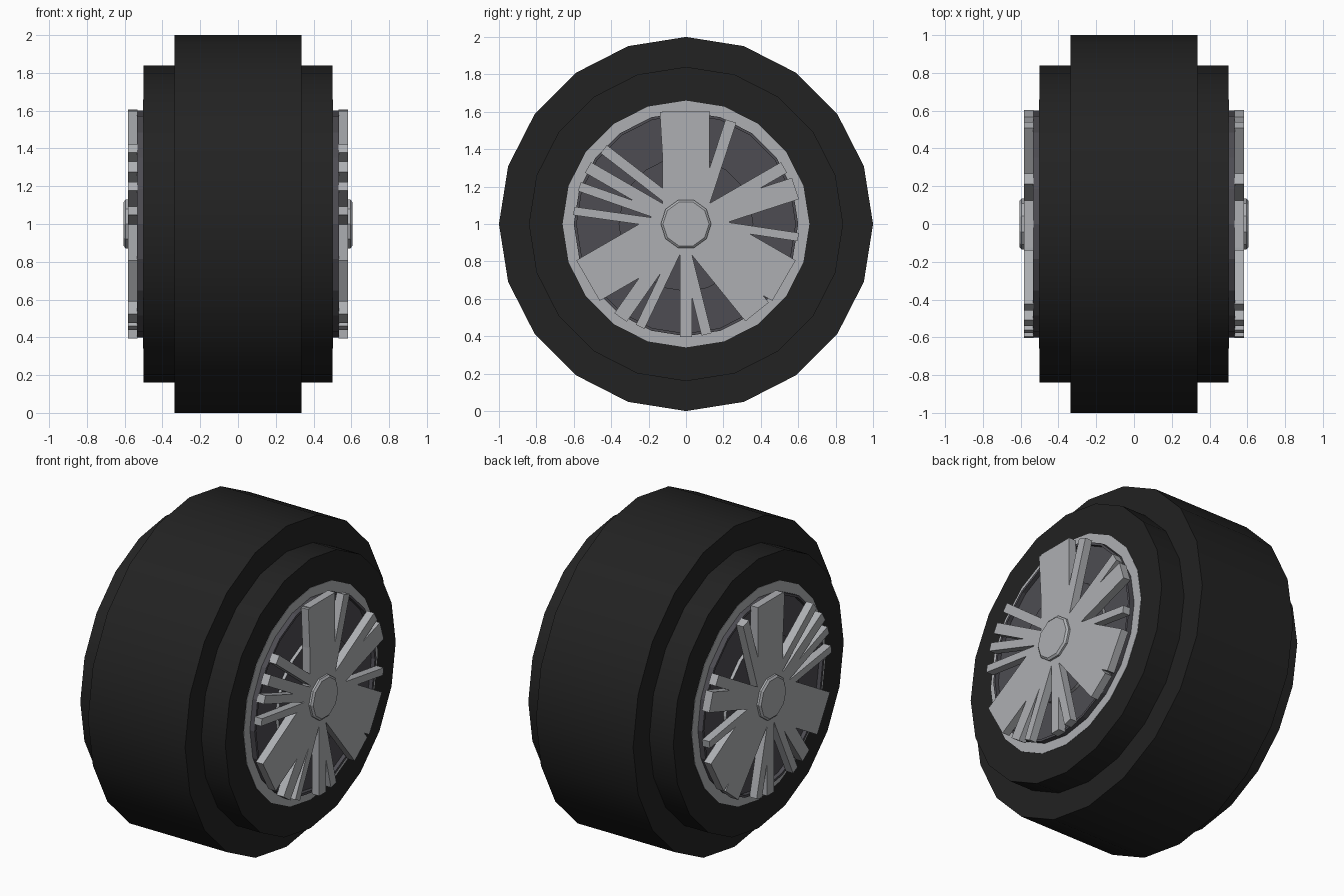
import bpy, bmesh, math
from mathutils import Vector

cube = bpy.data.objects.get("Cube")
if cube:
    bpy.data.objects.remove(cube, do_unlink=True)

AXLE = 1.0  # height of the wheel centre


def material(name, rgb):
    m = bpy.data.materials.new(name)
    m.use_nodes = True
    color = (*rgb, 1.0)
    m.diffuse_color = color
    m.node_tree.nodes["Principled BSDF"].inputs["Base Color"].default_value = color
    return m


rubber = material("black rubber", (0.016, 0.016, 0.016))
dark_metal = material("dark grey metal", (0.075, 0.073, 0.085))
light_metal = material("light grey metal", (0.42, 0.43, 0.45))


def finish(name, bm, mats, mirrored=True):
    """Turn a bmesh into an object, mirrored to both sides of the wheel."""
    bmesh.ops.recalc_face_normals(bm, faces=bm.faces)
    mesh = bpy.data.meshes.new(name)
    bm.to_mesh(mesh)
    bm.free()
    for m in mats:
        mesh.materials.append(m)
    obj = bpy.data.objects.new(name, mesh)
    obj.location.z = AXLE
    bpy.context.collection.objects.link(obj)
    if mirrored:
        obj.modifiers.new("Mirror", "MIRROR").use_mirror_merge = False
    return obj


def lathe(profile, sides, turn=0.0):
    """Revolve (x, radius) points around the axle; zero radius closes a cap."""
    bm = bmesh.new()
    rings = []
    for x, r in profile:
        if r == 0:
            rings.append([bm.verts.new((x, 0, 0))] * sides)
        else:
            angles = [turn + math.tau * i / sides for i in range(sides)]
            rings.append([bm.verts.new((x, r * math.sin(a), r * math.cos(a))) for a in angles])
    for a, b in zip(rings, rings[1:]):
        for i in range(sides):
            j = (i + 1) % sides
            corners = list(dict.fromkeys((a[i], a[j], b[j], b[i])))
            bm.faces.new(corners)
    return bm


# Stepped tyre
tyre = finish("tyre", lathe([(-0.5, 0), (-0.5, 0.84), (-0.335, 0.84), (-0.335, 1),
                             (0.335, 1), (0.335, 0.84), (0.5, 0.84), (0.5, 0)], 20),
              [rubber], mirrored=False)
bpy.context.view_layer.objects.active = tyre
tyre.select_set(True)
bpy.ops.object.shade_smooth_by_angle(angle=math.radians(30))

# Flat bright trim around the rim
finish("rim_trim", lathe([(0.49, 0.66), (0.502, 0.66), (0.502, 0.59), (0.49, 0.59)], 20),
       [light_metal])

# Dark dish with a shallow recess
finish("rim_dish", lathe([(0.49, 0.6), (0.535, 0.6), (0.535, 0.585),
                          (0.51, 0.585), (0.51, 0)], 20), [dark_metal])

# Brake drum: bright wall, dark cap
drum = lathe([(0.5, 0.36), (0.53, 0.36), (0.53, 0)], 20)
for f in drum.faces:
    f.material_index = 1 if all(v.co.x > 0.52 for v in f.verts) else 0
finish("brake_drum", drum, [light_metal, dark_metal])


# Spokes: flat bars joined at the hub
def bar(bm, start, tip, width):
    a, b = Vector((0, *start)), Vector((0, *tip))
    side = Vector((1, 0, 0)).cross(b - a).normalized() * width / 2
    base = [bm.verts.new(p + Vector((0.533, 0, 0))) for p in (a - side, b - side, b + side, a + side)]
    face = bm.faces.new(base)
    top = bmesh.ops.extrude_face_region(bm, geom=[face])["geom"]
    bmesh.ops.translate(bm, vec=(0.05, 0, 0),
                        verts=[v for v in top if isinstance(v, bmesh.types.BMVert)])
    # the extrusion leaves the base face in place when it has no neighbours
    if not face.is_valid:
        bm.faces.new(base)


spokes = bmesh.new()
middle = (0, 0)
for k in range(3):
    a = math.radians(90 + 120 * k)
    out = Vector((math.cos(a), math.sin(a))) * 0.605
    bar(spokes, middle, out, 0.25)      # broad spoke
    bar(spokes, middle, -out, 0.065)    # narrow spoke opposite
for start, tip, width in [
    ((0.06, 0), (0.24, 0.55), 0.06),
    (middle, (0.585, 0.19), 0.12),
    ((0, 0.02), (0.6, -0.07), 0.045),
    (middle, (0.38, -0.47), 0.16),
    ((0, -0.15), (0.11, -0.59), 0.055),
    ((-0.03, -0.1), (-0.245, -0.55), 0.05),
    (middle, (-0.35, -0.5), 0.08),
    ((-0.1, 0), (-0.6, 0.07), 0.045),
    (middle, (-0.57, 0.2), 0.05),
    ((0, 0.06), (-0.44, 0.4), 0.055),
    ((-0.09, 0.1), (-0.12, 0.6), 0.04),
]:
    bar(spokes, start, tip, width)
finish("spokes", spokes, [light_metal])

# Ten-sided hub cap with a chamfered rim
finish("hub_cap", lathe([(0.53, 0.135), (0.595, 0.135), (0.605, 0.123), (0.605, 0)], 10,
                        math.pi / 10), [light_metal])
